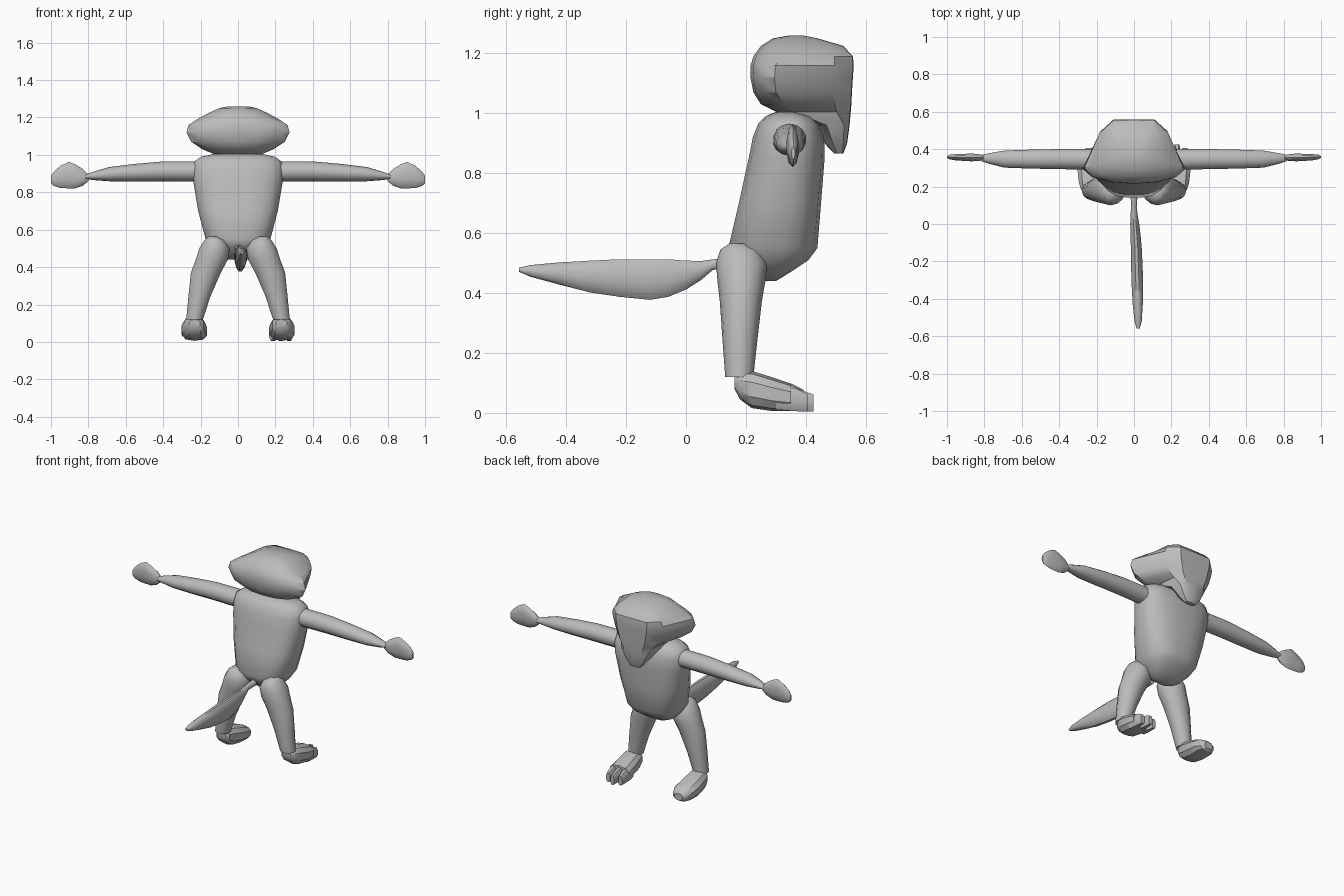
import bpy, bmesh, math
from mathutils import Vector

GREY = bpy.data.materials.new("plain grey")
GREY.diffuse_color = (0.5, 0.5, 0.5, 1)


def loft(name, rings, angle=40):
    """Skin a list of closed rings and cap both ends."""
    bm = bmesh.new()
    vs = [[bm.verts.new(p) for p in r] for r in rings]
    n = len(vs[0])
    for a, b in zip(vs, vs[1:]):
        for i in range(n):
            bm.faces.new((a[i], a[(i + 1) % n], b[(i + 1) % n], b[i]))
    bm.faces.new(vs[0])
    bm.faces.new(vs[-1])
    bmesh.ops.recalc_face_normals(bm, faces=bm.faces)
    me = bpy.data.meshes.new(name)
    bm.to_mesh(me)
    bm.free()
    me.materials.append(GREY)
    ob = bpy.data.objects.new(name, me)
    bpy.context.collection.objects.link(ob)
    bpy.ops.object.select_all(action='DESELECT')
    ob.select_set(True)
    bpy.context.view_layer.objects.active = ob
    bpy.ops.object.shade_smooth_by_angle(angle=math.radians(angle))
    return ob


def oval(axis, c, a, b, n=16, power=1.0):
    """Rounded section across an axis; power below 1 makes it boxier."""
    pts = []
    for i in range(n):
        t = 2 * math.pi * (i + 0.5) / n
        u = a * math.copysign(abs(math.cos(t)) ** power, math.cos(t))
        v = b * math.copysign(abs(math.sin(t)) ** power, math.sin(t))
        d = {'x': (0, u, v), 'y': (u, 0, v), 'z': (u, v, 0)}[axis]
        pts.append(Vector(c) + Vector(d))
    return pts


# Torso: z, half width, rear y, front y
torso = [(0.44, 0.05, 0.24, 0.30), (0.47, 0.11, 0.20, 0.35), (0.51, 0.15, 0.16, 0.41),
         (0.55, 0.175, 0.14, 0.44), (0.70, 0.215, 0.175, 0.452), (0.85, 0.24, 0.208, 0.464),
         (0.92, 0.245, 0.222, 0.462), (0.965, 0.235, 0.24, 0.445), (0.99, 0.20, 0.265, 0.42),
         (1.005, 0.13, 0.30, 0.37)]
loft("torso", [oval('z', (0, (r + f) / 2, z), w, (f - r) / 2, 20, 0.75)
               for z, w, r, f in torso])

# Head: z, rear y, front y, face half width, cheek half width, widest half width, its y
head = [(0.865, 0.495, 0.525, 0.03, 0.035, 0.035, 0.505),
        (0.90, 0.462, 0.538, 0.045, 0.06, 0.065, 0.49),
        (0.96, 0.445, 0.546, 0.06, 0.09, 0.11, 0.47),
        (1.005, 0.30, 0.55, 0.075, 0.115, 0.13, 0.36),
        (1.03, 0.25, 0.552, 0.085, 0.14, 0.19, 0.33),
        (1.07, 0.225, 0.554, 0.095, 0.16, 0.25, 0.30),
        (1.12, 0.215, 0.557, 0.105, 0.175, 0.275, 0.295),
        (1.16, 0.216, 0.56, 0.11, 0.18, 0.265, 0.30),
        (1.19, 0.225, 0.557, 0.11, 0.17, 0.22, 0.315),
        (1.225, 0.25, 0.525, 0.10, 0.14, 0.155, 0.33),
        (1.25, 0.29, 0.44, 0.06, 0.09, 0.10, 0.345),
        (1.26, 0.345, 0.39, 0.03, 0.04, 0.05, 0.365)]


def head_ring(z, r, f, a, b, w, yw):
    half = [(a, f - 0.002), (b, f - 0.25 * (f - yw)), (w, yw),
            (w * 0.82, r + 0.45 * (yw - r)), (w * 0.45, r + 0.1 * (yw - r))]
    return ([(0, f, z)] + [(x, y, z) for x, y in half] + [(0, r, z)]
            + [(-x, y, z) for x, y in reversed(half)])


loft("head", [head_ring(*h) for h in head], 32)

# Tail: y, centre x, centre z, half width, half height
tail = [(0.16, 0.0, 0.50, 0.02, 0.02), (0.09, 0.0, 0.495, 0.015, 0.018),
        (0.05, 0.0, 0.475, 0.02, 0.033), (0.0, 0.004, 0.46, 0.025, 0.05),
        (-0.06, 0.008, 0.45, 0.028, 0.065), (-0.12, 0.012, 0.445, 0.03, 0.07),
        (-0.22, 0.015, 0.45, 0.032, 0.065), (-0.32, 0.018, 0.455, 0.032, 0.055),
        (-0.43, 0.02, 0.466, 0.028, 0.037), (-0.52, 0.022, 0.474, 0.02, 0.02),
        (-0.558, 0.022, 0.478, 0.009, 0.007)]
loft("tail", [oval('y', (x, y, z), a, b, 12) for y, x, z, a, b in tail])

# Limb sections
arm = [(0.20, 0.345, 0.912, 0.057, 0.054), (0.40, 0.347, 0.912, 0.055, 0.053),
       (0.55, 0.347, 0.905, 0.052, 0.047), (0.69, 0.347, 0.897, 0.047, 0.038),
       (0.77, 0.35, 0.888, 0.03, 0.023), (0.815, 0.353, 0.883, 0.018, 0.012)]
hand = [(0.80, 0.355, 0.878, 0.012, 0.018), (0.83, 0.355, 0.88, 0.019, 0.045),
        (0.87, 0.356, 0.885, 0.022, 0.064), (0.905, 0.356, 0.892, 0.02, 0.071),
        (0.95, 0.357, 0.882, 0.018, 0.059), (0.985, 0.358, 0.872, 0.013, 0.038),
        (1.0, 0.358, 0.868, 0.006, 0.02)]
leg = [(0.565, 0.135, 0.175, 0.02, 0.03), (0.545, 0.125, 0.18, 0.055, 0.065),
       (0.50, 0.126, 0.185, 0.083, 0.085), (0.44, 0.14, 0.185, 0.088, 0.08),
       (0.37, 0.172, 0.183, 0.082, 0.07), (0.24, 0.207, 0.18, 0.06, 0.058),
       (0.12, 0.232, 0.178, 0.046, 0.047)]
foot = [(0.162, 0.232, 0.10, 0.03, 0.02), (0.18, 0.233, 0.09, 0.05, 0.045),
        (0.22, 0.235, 0.078, 0.062, 0.062), (0.29, 0.235, 0.062, 0.07, 0.056),
        (0.35, 0.232, 0.052, 0.07, 0.046)]

for side, s in (("left", -1), ("right", 1)):
    loft(side + "_arm", [oval('x', (s * x, y, z), a, b, 14) for x, y, z, a, b in arm])
    loft(side + "_hand", [oval('x', (s * x, y, z), a, b, 10) for x, y, z, a, b in hand])
    loft(side + "_leg", [oval('z', (s * x, y, z), a, b, 14) for z, x, y, a, b in leg])
    # The left foot is rounded off, the right one ends in three toes
    tip = [(0.39, 0.23, 0.043, 0.05, 0.035), (0.405, 0.23, 0.04, 0.03, 0.022)] if s < 0 else []
    loft(side + "_foot", [oval('y', (s * x, y, z), a, b, 10, 0.8)
                          for y, x, z, a, b in foot + tip], 30)
    for i in range(3 if s > 0 else 0):
        x = 0.187 + 0.043 * i
        end = 0.425 - 0.02 * abs(i - 1)
        loft("right_toe_%d" % (i + 1),
             [oval('y', (x, y, z), a, b, 8, 0.8) for y, z, a, b in
              ((0.30, 0.05, 0.024, 0.042), (0.37, 0.043, 0.022, 0.04),
               (end, 0.033, 0.014, 0.031))], 30)
